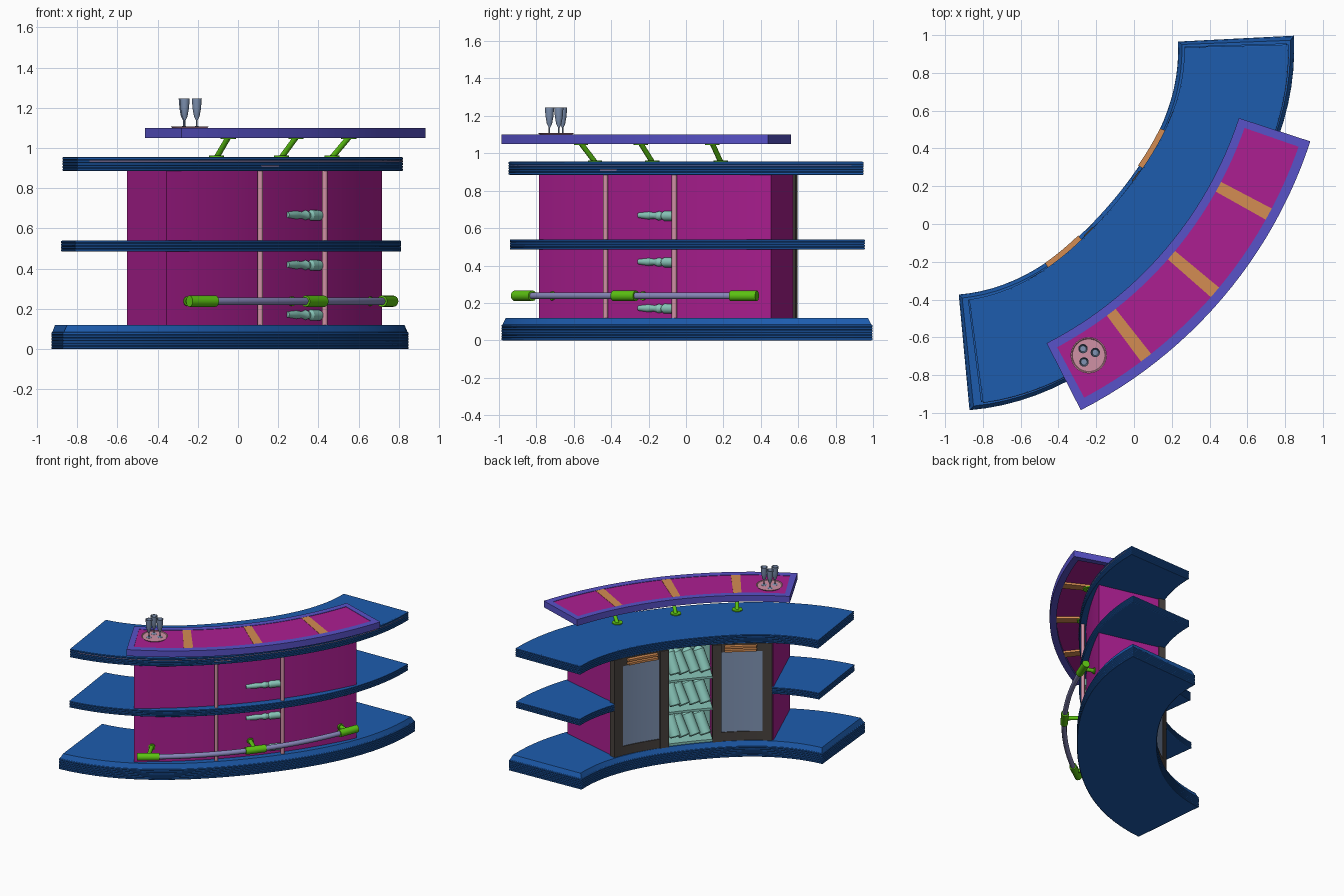
import bpy
import bmesh
from math import sin, cos, pi, radians
from mathutils import Vector

cube = bpy.data.objects.get("Cube")
if cube:
    bpy.data.objects.remove(cube, do_unlink=True)


def material(name, r, g, b):
    lin = [((c / 255 + 0.055) / 1.055) ** 2.4 for c in (r, g, b)] + [1]
    m = bpy.data.materials.new(name)
    m.use_nodes = True
    m.diffuse_color = lin
    m.node_tree.nodes["Principled BSDF"].inputs["Base Color"].default_value = lin
    return m


BLUE = material("blue", 29, 92, 174)
MAGENTA = material("magenta", 172, 30, 145)
PURPLE = material("purple", 88, 82, 200)
ORANGE = material("orange", 212, 140, 82)
PINK = material("pink", 208, 145, 165)
GREEN = material("green", 92, 195, 18)
STEEL = material("steel", 135, 135, 185)
GLASS = material("glass", 128, 148, 180)
TEAL = material("teal", 138, 200, 187)
DARK = material("dark_brown", 72, 66, 62)

# Parts lie on arcs; angles are degrees from the bar's axis of symmetry
CENTRE = Vector((-1.046, 0.901, 0))
RAISED_CENTRE = Vector((-1.40, 1.20, 0))
AXIS = -40.5


def polar(r, angle, z, centre=CENTRE):
    a = radians(AXIS + angle)
    return centre + Vector((r * cos(a), r * sin(a), z))


def flattened(r_end, drop):
    """Radius that eases in from the ends towards the middle of the arc."""
    return lambda a: r_end - drop * cos(pi / 2 * a / 43) ** 2


def finish(name, bm, mat):
    bmesh.ops.recalc_face_normals(bm, faces=bm.faces)
    mesh = bpy.data.meshes.new(name)
    bm.to_mesh(mesh)
    bm.free()
    mesh.materials.append(mat)
    mesh.shade_smooth()
    mesh.set_sharp_from_angle(angle=radians(30))
    ob = bpy.data.objects.new(name, mesh)
    bpy.context.collection.objects.link(ob)
    return ob


def arc_slab(name, r0, r1, a0, a1, profile, mat, n=32, centre=CENTRE):
    """Curved slab; profile is (inset, z) pairs, radii may depend on the angle."""
    bm = bmesh.new()
    inner, outer = [r if callable(r) else (lambda a, r=r: r) for r in (r0, r1)]
    rings = []
    for inset, z in profile:
        d = inset * 36
        angles = [a0 + d + (a1 - a0 - 2 * d) * i / n for i in range(n + 1)]
        pts = [polar(outer(a) - inset, a, z, centre) for a in angles]
        pts += [polar(inner(a) + inset, a, z, centre) for a in reversed(angles)]
        rings.append([bm.verts.new(p) for p in pts])
    count = 2 * n + 2
    for low, high in zip(rings, rings[1:]):
        for i in range(count):
            j = (i + 1) % count
            bm.faces.new((low[i], low[j], high[j], high[i]))
    for ring in (rings[0], rings[-1]):
        for i in range(n):
            bm.faces.new((ring[i], ring[i + 1], ring[count - 2 - i], ring[count - 1 - i]))
    return finish(name, bm, mat)


def block(name, r0, r1, a0, a1, z0, z1, mat, n=8, centre=CENTRE):
    return arc_slab(name, r0, r1, a0, a1, [(0, z0), (0, z1)], mat, n, centre)


def lathe(name, start, end, profile, mat, n=16):
    """Turned part; profile is (radius, distance) pairs along start to end."""
    bm = bmesh.new()
    axis = (end - start).normalized()
    turn = Vector((0, 0, 1)).rotation_difference(axis)
    rings = []
    for r, d in profile:
        ring = [Vector((r * cos(2 * pi * i / n), r * sin(2 * pi * i / n), d)) for i in range(n)]
        rings.append([bm.verts.new(start + turn @ p) for p in ring])
    for low, high in zip(rings, rings[1:]):
        for i in range(n):
            j = (i + 1) % n
            bm.faces.new((low[i], low[j], high[j], high[i]))
    bm.faces.new(rings[0])
    bm.faces.new(rings[-1])
    return finish(name, bm, mat)


def rod(name, start, end, radius, mat):
    return lathe(name, start, end, [(radius, 0), (radius, (end - start).length)], mat)


def grooved(z0, z1, steps):
    """Edge profile with fine horizontal grooves."""
    edge = [(0.004, z0)]
    h = (z1 - z0) / steps
    for i in range(steps):
        z = z0 + h * i
        edge += [(0, z + 0.2 * h), (0, z + 0.8 * h), (0.003, z + 0.9 * h)]
    return edge + [(0.005, z1)]


# Base, middle shelf in two wings joined by a front band, and counter top
arc_slab("base", flattened(1.28, 0.065), flattened(1.895, 0.1), -44.2, 43.4,
         grooved(0, 0.085, 6) + [(0.02, 0.12)], BLUE)
shelf_in, shelf_out = flattened(1.313, 0.078), flattened(1.858, 0.078)
shelf_edge = grooved(0.485, 0.54, 4)
arc_slab("middle_shelf_lower_wing", shelf_in, shelf_out, -42.2, -26.5, shelf_edge, BLUE)
arc_slab("middle_shelf_upper_wing", shelf_in, shelf_out, 25.8, 42.2, shelf_edge, BLUE)
arc_slab("middle_shelf_front_band", 1.55, shelf_out, -28, 27.5, shelf_edge, BLUE)
arc_slab("counter_top", shelf_in, flattened(1.866, 0.085), -41.9, 42, grooved(0.885, 0.955, 5), BLUE)

# Thin trim lines let into the counter's front edge
trim_out = flattened(1.8668, 0.085)
block("counter_trim", 1.7, trim_out, -40, 40, 0.9335, 0.9365, PINK, 32)
block("counter_short_trim", 1.7, trim_out, -9, -5, 0.909, 0.913, PINK)


# Cabinet body in three bays, the middle one recessed at the back
def front_radius(angle):
    return 1.73 + 0.09 * (angle / 26.8) ** 2


def behind(offset):
    """Back surface, measured from the counter's inner edge."""
    return lambda a: shelf_in(a) + offset


block("cabinet_lower_end", behind(0.01), front_radius, -27.2, -7.5, 0.11, 0.886, MAGENTA, 14)
block("cabinet_middle", 1.41, front_radius, -7.5, 7.5, 0.11, 0.886, MAGENTA, 10)
block("cabinet_upper_end", behind(0.01), front_radius, 7.5, 26.3, 0.11, 0.886, MAGENTA, 14)

# Framed glass doors mirrored about the axis
for side, label in ((-1, "lower"), (1, "upper")):
    def pair(name, front, back, a, b, z0, z1, mat):
        lo, hi = sorted((side * a, side * b))
        block(label + "_" + name, behind(front), behind(back), lo, hi, z0, z1, mat)

    pair("inner_door_stile", -0.008, 0.05, 7.5, 10.5, 0.12, 0.885, DARK)
    pair("outer_door_stile", -0.002, 0.05, 23.7, 26.8, 0.12, 0.885, DARK)
    pair("door_bottom_rail", 0, 0.04, 10.5, 23.7, 0.12, 0.19, DARK)
    pair("door_top_rail", 0.002, 0.04, 10.5, 23.7, 0.82, 0.885, DARK)
    pair("door_glass", 0.006, 0.03, 10.5, 23.7, 0.19, 0.82, GLASS)
    for z in (0.83, 0.858):
        pair("door_handle", -0.028, 0.03, 11.5, 22, z, z + 0.016, ORANGE)

# Front posts
for a in (-8.5, 7.4):
    rod("front_post", polar(1.764, a, 0.1), polar(1.764, a, 0.886), 0.014, PINK)

# Bottle rack with slanted bottles, and one bottle lying across the front per row
block("rack_back", 1.395, 1.42, -7.5, 7.5, 0.12, 0.885, TEAL)
for row in range(3):
    z = 0.122 + row * 0.248
    block("rack_shelf", behind(0.004), 1.41, -7.5, 7.5, z, z + 0.018, TEAL)
    for a in (-5.6, -2.1, 1.4, 4.4):
        lathe("rack_bottle", polar(1.28, a, z + 0.045), polar(1.37, min(a + 2.2, 5.4), z + 0.215),
              [(0.036, 0), (0.042, 0.008), (0.042, 0.165), (0.02, 0.19), (0.02, 0.205)], TEAL)
    lathe("front_bottle", polar(1.738, 7, z + 0.046), polar(1.73, -1, z + 0.05),
          [(0.026, 0), (0.027, 0.07), (0.018, 0.085), (0.025, 0.11), (0.016, 0.14),
           (0.021, 0.18), (0.014, 0.25)], TEAL)

# Raised bar: purple rim, magenta panel and orange strips
block("raised_panel", 2.09, 2.42, -22, 22, 1.068, 1.097, MAGENTA, 24, RAISED_CENTRE)
block("rim_back", 2.057, 2.102, -22.4, 22.4, 1.05, 1.1, PURPLE, 24, RAISED_CENTRE)
block("rim_front", 2.405, 2.455, -22.4, 22.4, 1.05, 1.1, PURPLE, 24, RAISED_CENTRE)
for a in (-22.4, 21.3):
    block("rim_end", 2.08, 2.43, a, a + 1.1, 1.05, 1.1, PURPLE, 8, RAISED_CENTRE)

for a in (-12, 0, 12):
    block("raised_strip", 2.102, 2.405, a - 0.8, a + 0.8, 1.052, 1.0995, ORANGE, 8, RAISED_CENTRE)
    # Leaning bracket with round foot and head plates
    foot, head = polar(2.125, a, 0.953, RAISED_CENTRE), polar(2.22, a, 1.052, RAISED_CENTRE)
    rod("bracket_arm", foot, head, 0.014, GREEN)
    rod("bracket_foot", foot, foot + Vector((0, 0, 0.009)), 0.038, GREEN)
    rod("bracket_head", head - Vector((0, 0, 0.008)), head, 0.038, GREEN)

# Foot rail with sleeves and wall arms, standing a little further out at its lower end
RAIL_Z = 0.238


def rail_point(a):
    return polar(1.884 + 0.044 * (a / 22.8) ** 2 - 0.0018 * a, a, RAIL_Z)


curve = bpy.data.curves.new("foot_rail", "CURVE")
curve.dimensions = "3D"
curve.bevel_depth = 0.019
curve.bevel_resolution = 3
curve.use_fill_caps = True
spline = curve.splines.new("POLY")
spline.points.add(24)
for i, p in enumerate(spline.points):
    p.co = (*rail_point(-25.3 + 49.3 * i / 24), 1)
curve.materials.append(STEEL)
bpy.context.collection.objects.link(bpy.data.objects.new("foot_rail", curve))
for a in (-23.3, -0.2, 22.2):
    rod("rail_sleeve", rail_point(a - 2.3), rail_point(a + 2.3), 0.028, GREEN)
    rod("rail_arm", rail_point(a), polar(1.72, a, RAIL_Z), 0.015, GREEN)
    wall = front_radius(a)
    rod("rail_wall_plate", polar(wall - 0.01, a, RAIL_Z), polar(wall + 0.01, a, RAIL_Z), 0.024, GREEN)

# Serving tray with three stemmed glasses
up = Vector((0, 0, 1))
tray = Vector((-0.24, -0.695, 1.098))
lathe("serving_tray", tray, tray + up, [(0.085, 0), (0.096, 0.01), (0.09, 0.01), (0.086, 0.006)], PINK, 32)
for x, y in ((-0.27, -0.66), (-0.205, -0.68), (-0.265, -0.73)):
    p = Vector((x, y, 1.102))
    lathe("stemmed_glass", p, p + up,
          [(0.02, 0), (0.019, 0.003), (0.004, 0.007), (0.004, 0.035), (0.014, 0.055),
           (0.021, 0.095), (0.025, 0.144), (0.022, 0.144), (0.016, 0.08)], GLASS)
